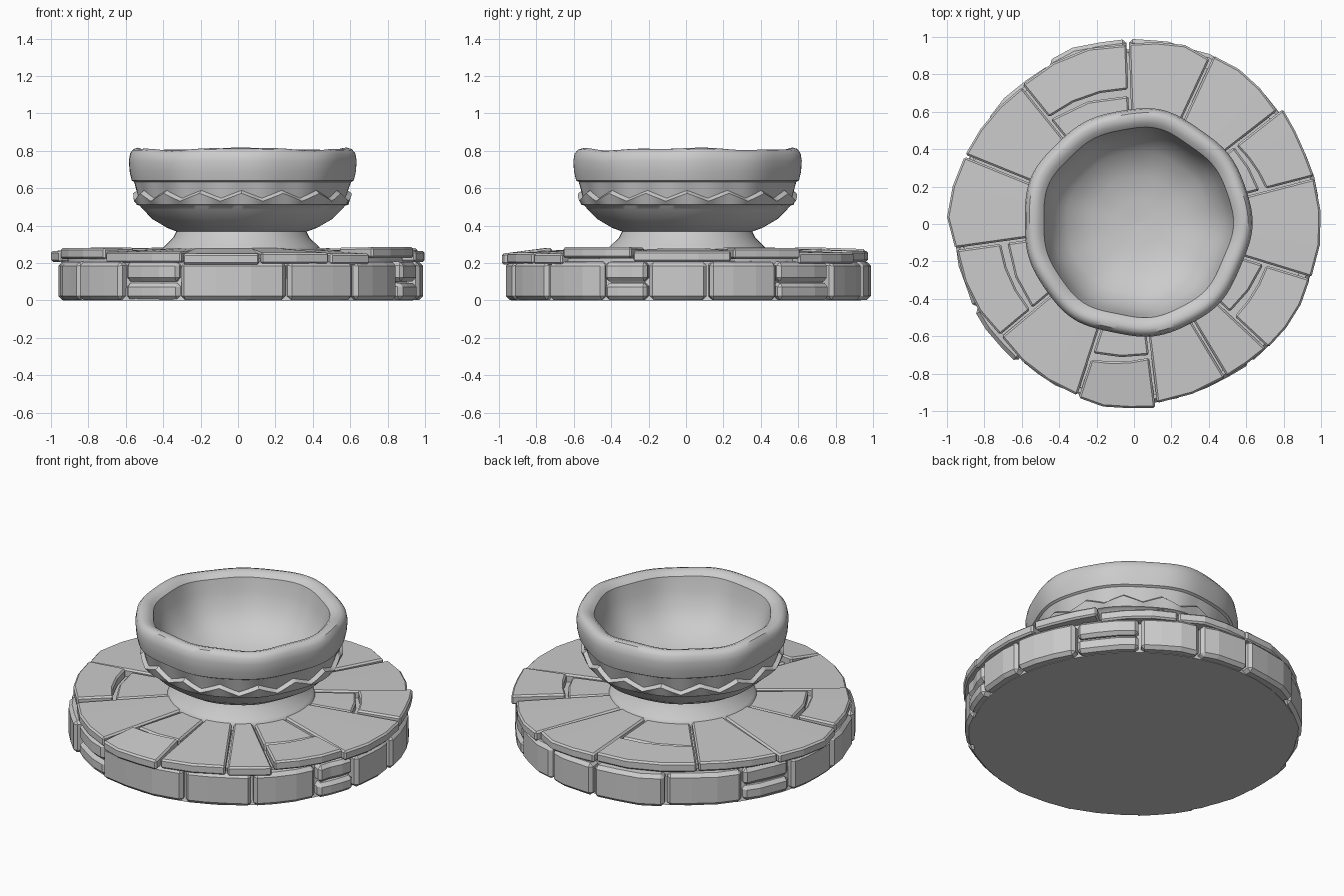
import bpy, bmesh, math, random
from math import sin, cos, radians, pi

if "Cube" in bpy.data.objects:
    bpy.data.objects.remove(bpy.data.objects["Cube"])

random.seed(4)
stone = bpy.data.materials.new("grey stone")
stone.diffuse_color = (0.6, 0.6, 0.6, 1)
stone.use_nodes = True
stone.node_tree.nodes["Principled BSDF"].inputs["Base Color"].default_value = stone.diffuse_color


def finish(name, bm, bevel=0.0, smooth=None):
    bmesh.ops.recalc_face_normals(bm, faces=bm.faces)
    me = bpy.data.meshes.new(name)
    bm.to_mesh(me)
    bm.free()
    ob = bpy.data.objects.new(name, me)
    bpy.context.collection.objects.link(ob)
    me.materials.append(stone)
    if bevel:
        mod = ob.modifiers.new("worn edges", 'BEVEL')
        mod.width, mod.segments, mod.angle_limit = bevel, 1, radians(40)
    if smooth:
        bpy.ops.object.select_all(action='DESELECT')
        ob.select_set(True)
        bpy.context.view_layer.objects.active = ob
        bpy.ops.object.shade_smooth_by_angle(angle=radians(smooth))
    return ob


def lathe(name, rings, n, point, caps=(False, False), smooth=35):
    """Rings of n vertices; point(ring, angle) gives each position."""
    bm = bmesh.new()
    grid = [[bm.verts.new(point(r, 2 * pi * i / n)) for i in range(n)] for r in rings]
    for a, b in zip(grid, grid[1:]):
        for i in range(n):
            j = (i + 1) % n
            bm.faces.new((a[i], a[j], b[j], b[i]))
    for use, ring in zip(caps, (grid[0], grid[-1])):
        if use:
            bm.faces.new(ring)
    return finish(name, bm, smooth=smooth)


def wedge(name, a0, a1, inner, outer, z0, z_in, z_out, gap=0.006, bevel=0.01):
    """Curved stone block; outer lists the radii of its rim corners, inner its end radii."""
    bm = bmesh.new()
    rows, n = [], len(outer) - 1
    for i, ro in enumerate(outer):
        t = i / n
        ang = radians(a0 + (a1 - a0) * t)
        side = (1 - 2 * t) * gap
        ri = inner[0] + (inner[1] - inner[0]) * t
        row = []
        for r, z in ((ri, z0), (ro, z0), (ro, z_out), (ri, z_in)):
            a = ang + side / r
            row.append(bm.verts.new((r * cos(a), r * sin(a), z)))
        rows.append(row)
    for p, q in zip(rows, rows[1:]):
        for k in range(4):
            m = (k + 1) % 4
            bm.faces.new((p[k], p[m], q[m], q[k]))
    bm.faces.new(rows[0])
    bm.faces.new(rows[-1])
    return finish(name, bm, bevel)


# Solid core behind the bricks
lathe("base_core", [(0.935, 0), (0.925, 0.03), (0.92, 0.225)], 40,
      lambda p, a: (p[0] * cos(a), p[0] * sin(a), p[1]), (True, True), 30)

# Side bricks: some cells hold two flat courses instead of one block
brick_angles = [-130, -109, -74, -50, -27, -12, 7, 30, 52, 73, 92, 118, 145, 164, 186, 208, 230]
split_cells = {-130, -27, 30, 145}
for a0, a1 in zip(brick_angles, brick_angles[1:]):
    r = 0.99 if -30 < a0 < 100 else 0.965
    courses = [(0.004, 0.205)]
    if a0 in split_cells:
        courses = [(0.004, 0.092), (0.102, 0.205)]
        r -= 0.012
    for lo, hi in courses:
        rim = [r + random.uniform(-0.008, 0.008) for _ in range(4)]
        wedge("side_brick", a0, a1, (0.84, 0.84), rim, lo, hi + 0.01, hi, 0.007, 0.02)

# Paving slabs: start, end, outer-edge height, rim corner radii, crack radii
slabs = [
    (92, 129, 0.275, (0.96, 0.97, 0.965, 0.955), (0.72, 0.73)),
    (65, 92, 0.265, (0.97, 0.995, 0.98, 0.965), None),
    (38, 65, 0.255, (0.975, 0.99, 1.0, 0.995), None),
    (14.5, 38, 0.28, (0.995, 0.99, 0.995, 1.005), (0.73, 0.69)),
    (-17, 14.5, 0.265, (0.99, 1.0, 1.0, 0.995), None),
    (-43, -17, 0.285, (0.975, 0.985, 0.99, 0.985), (0.73, 0.74)),
    (-59, -43, 0.25, (0.955, 0.96, 0.97), None),
    (-83, -59, 0.255, (0.965, 0.96, 0.955), None),
    (-108, -83, 0.25, (0.975, 0.99, 0.985, 0.99), (0.76, 0.72)),
    (-140, -108, 0.26, (0.93, 0.945, 0.955, 0.965), None),
    (-172, -140, 0.28, (0.96, 0.957, 0.95, 0.93), (0.72, 0.72)),
    (158, 188, 0.265, (0.975, 0.99, 1.0, 0.965), None),
    (129, 158, 0.275, (0.945, 0.955, 0.965, 0.975), None),
]
for a0, a1, z, rim, crack in slabs:
    z0 = z - 0.058
    if crack:
        wedge("outer_slab", a0, a1, crack, rim, z0, 0.283, z)
        mid = (crack[0] + crack[1]) / 2
        inner = (crack[0] - 0.035, mid - 0.025, crack[1] - 0.015)
        wedge("inner_slab", a0, a1, (0.36, 0.36), inner, 0.2, 0.277, 0.268)
    else:
        wedge("paving_slab", a0, a1, (0.36, 0.36), rim, z0, 0.283, z)

# Flared foot
CX, CY = 0.018, 0.006
lathe("bowl_foot", [(0.43, 0.24), (0.425, 0.275), (0.41, 0.292), (0.365, 0.335), (0.345, 0.375)], 48,
      lambda p, a: (CX + p[0] * cos(a), CY + p[0] * sin(a), p[1]), (True, True))

# Bowl: radius, height, zigzag amplitude, amount of hand-worn wobble
bowl = [
    (0.0005, 0.36, 0, 0), (0.33, 0.362, 0, 0.2), (0.40, 0.388, 0, 0.5), (0.48, 0.435, 0, 0.7),
    (0.53, 0.485, 0, 0.8), (0.55, 0.508, 0, 0.8),
    (0.566, 0.512, 0, 0.8), (0.584, 0.552, 0.021, 0.8), (0.562, 0.568, 0.021, 0.8),
    (0.58, 0.634, 0, 0.9), (0.594, 0.642, 0, 1), (0.605, 0.69, 0, 1), (0.609, 0.745, 0, 1),
    (0.602, 0.782, 0, 1), (0.585, 0.803, 0, 1), (0.562, 0.81, 0, 1), (0.53, 0.80, 0, 1),
    (0.507, 0.78, 0, 1), (0.49, 0.70, 0, 0.9), (0.455, 0.60, 0, 0.7), (0.38, 0.51, 0, 0.5),
    (0.25, 0.45, 0, 0.3), (0.12, 0.43, 0, 0.1), (0.0005, 0.425, 0, 0),
]


def bowl_point(p, a):
    r, z, zig, w = p
    r += w * (0.005 * sin(5 * a + 0.6) + 0.005 * sin(9 * a + 2.0))
    tri = abs((a * 16 / (2 * pi)) % 1 * 2 - 1) * 2 - 1
    z += zig * tri
    if z > 0.7:
        z += (0.005 * sin(4 * a + 1.5) + 0.003 * sin(9 * a)) * min(1, (z - 0.7) / 0.1)
    return (CX + r * cos(a), CY + r * sin(a), z)


lathe("bowl", bowl, 128, bowl_point, smooth=35)
